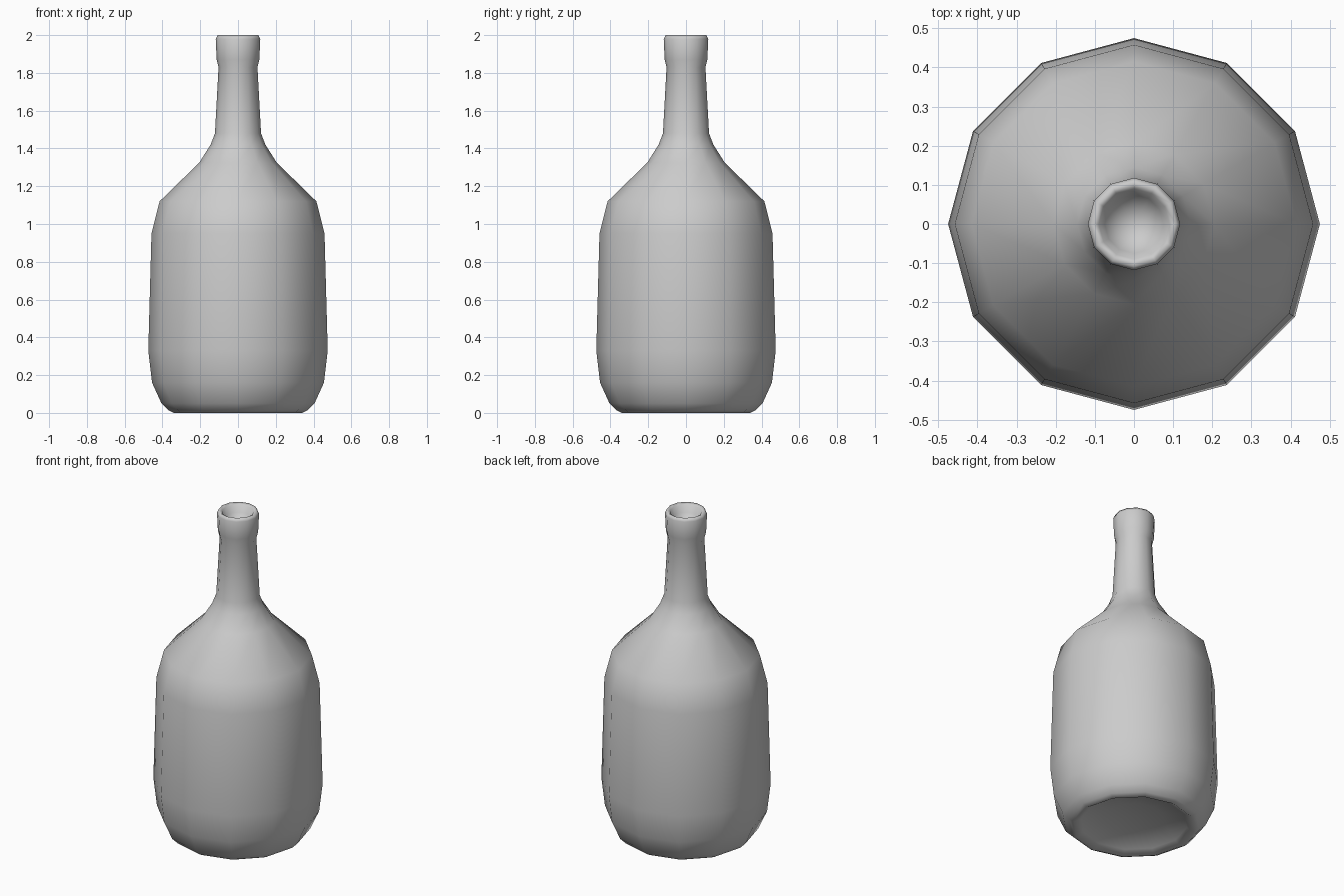
import bpy, bmesh, math

if "Cube" in bpy.data.objects:
    bpy.data.objects.remove(bpy.data.objects["Cube"])

SIDES = 12

# (radius, height) from the recessed base up the outside and into the mouth
PROFILE = [
    (0, 0.07), (0.17, 0.055), (0.30, 0.025), (0.34, 0.0), (0.37, 0.015),
    (0.405, 0.05), (0.455, 0.16), (0.475, 0.33), (0.458, 0.95),
    (0.415, 1.12), (0.205, 1.325), (0.145, 1.42), (0.122, 1.48),
    (0.103, 1.83), (0.113, 1.87), (0.118, 1.98), (0.108, 2.0),
    (0.09, 1.99), (0.075, 1.95), (0.04, 1.92), (0, 1.91),
]


def lathe(name, profile, sides):
    """Spin a profile around z, closing with fans where the radius is zero."""
    bm = bmesh.new()
    rings = []
    for r, z in profile:
        n = sides if r else 1
        rings.append([bm.verts.new((r * math.cos(2 * math.pi * i / sides),
                                    r * math.sin(2 * math.pi * i / sides), z))
                      for i in range(n)])
    for a, b in zip(rings, rings[1:]):
        for i in range(sides):
            j = (i + 1) % sides
            quad = [a[i % len(a)], a[j % len(a)], b[j % len(b)], b[i % len(b)]]
            bm.faces.new(list(dict.fromkeys(quad)))
    bmesh.ops.recalc_face_normals(bm, faces=bm.faces)
    for f in bm.faces:
        f.smooth = True
    mesh = bpy.data.meshes.new(name)
    bm.to_mesh(mesh)
    bm.free()
    obj = bpy.data.objects.new(name, mesh)
    bpy.context.collection.objects.link(obj)
    return obj


# Bottle body, neck and lip in one smooth shell
lathe("bottle", PROFILE, SIDES)
